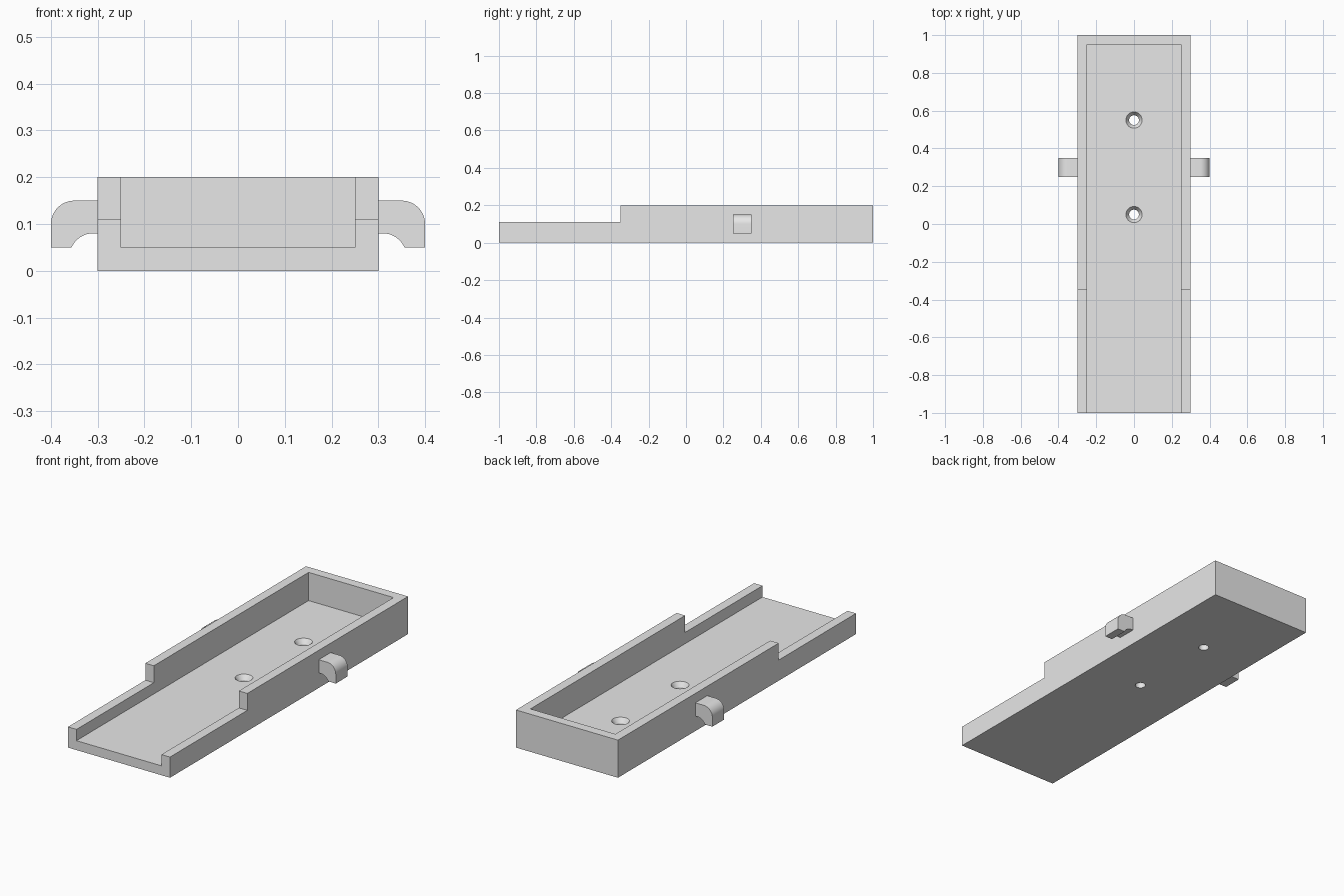
import bpy, bmesh
from math import sin, cos, pi, radians

cube = bpy.data.objects.get("Cube")
if cube:
    bpy.data.objects.remove(cube, do_unlink=True)

grey = bpy.data.materials.new("light_grey")
grey.use_nodes = True
grey.diffuse_color = (0.8, 0.8, 0.8, 1)
grey.node_tree.nodes["Principled BSDF"].inputs["Base Color"].default_value = (0.8, 0.8, 0.8, 1)


def make(name, bm):
    bmesh.ops.recalc_face_normals(bm, faces=bm.faces)
    mesh = bpy.data.meshes.new(name)
    bm.to_mesh(mesh)
    bm.free()
    mesh.materials.append(grey)
    obj = bpy.data.objects.new(name, mesh)
    bpy.context.collection.objects.link(obj)
    return obj


def prism(name, points, offset):
    """Extrude a closed outline along an offset."""
    bm = bmesh.new()
    face = bm.faces.new([bm.verts.new(p) for p in points])
    new = bmesh.ops.extrude_face_region(bm, geom=[face])["geom"]
    bmesh.ops.translate(bm, vec=offset, verts=[v for v in new if isinstance(v, bmesh.types.BMVert)])
    return make(name, bm)


def cut(target, cutter):
    cutter.hide_render = True
    mod = target.modifiers.new("cut", 'BOOLEAN')
    mod.operation, mod.solver, mod.object = 'DIFFERENCE', 'EXACT', cutter
    bpy.context.view_layer.objects.active = target
    bpy.ops.object.modifier_apply(modifier=mod.name)
    bpy.data.objects.remove(cutter, do_unlink=True)


def smooth(obj):
    bpy.ops.object.select_all(action='DESELECT')
    obj.select_set(True)
    bpy.context.view_layer.objects.active = obj
    bpy.ops.object.shade_smooth_by_angle(angle=radians(30))


# Tray: stepped side outline, hollowed out with an open front
outline = [(-1, 0), (1, 0), (1, 0.2), (-0.35, 0.2), (-0.35, 0.11), (-1, 0.11)]
tray = prism("tray", [(-0.3, y, z) for y, z in outline], (0.6, 0, 0))
hollow = [(-0.25, -1.1), (0.25, -1.1), (0.25, 0.95), (-0.25, 0.95)]
cut(tray, prism("hollow_cutter", [(x, y, 0.05) for x, y in hollow], (0, 0, 0.3)))

# Countersunk screw holes through the floor
SIDES = 32
for y in (0.05, 0.55):
    bm = bmesh.new()
    rings = []
    for r, z in ((0.026, -0.05), (0.026, 0.025), (0.043, 0.05), (0.043, 0.1)):
        rings.append([bm.verts.new((r * cos(2 * pi * i / SIDES), y + r * sin(2 * pi * i / SIDES), z))
                      for i in range(SIDES)])
    for low, high in zip(rings, rings[1:]):
        for i in range(SIDES):
            j = (i + 1) % SIDES
            bm.faces.new((low[i], low[j], high[j], high[i]))
    bm.faces.new(rings[0])
    bm.faces.new(rings[-1])
    cut(tray, make("hole_cutter", bm))
smooth(tray)


# Side hooks: rounded, downturned lugs on both walls
def arc(cx, cz, r, start, end, steps=12):
    angles = [radians(start + (end - start) * i / steps) for i in range(steps + 1)]
    return [(cx + r * cos(a), cz + r * sin(a)) for a in angles]


profile = [(0.3, 0.08), (0.3, 0.15)] + arc(0.35, 0.1, 0.05, 90, 0)
profile += [(0.4, 0.05)] + arc(0.31, 0.03, 0.05, 23.6, 90)
for side, name in ((1, "left_hook"), (-1, "right_hook")):
    smooth(prism(name, [(side * x, 0.25, z) for x, z in profile], (0, 0.1, 0)))
